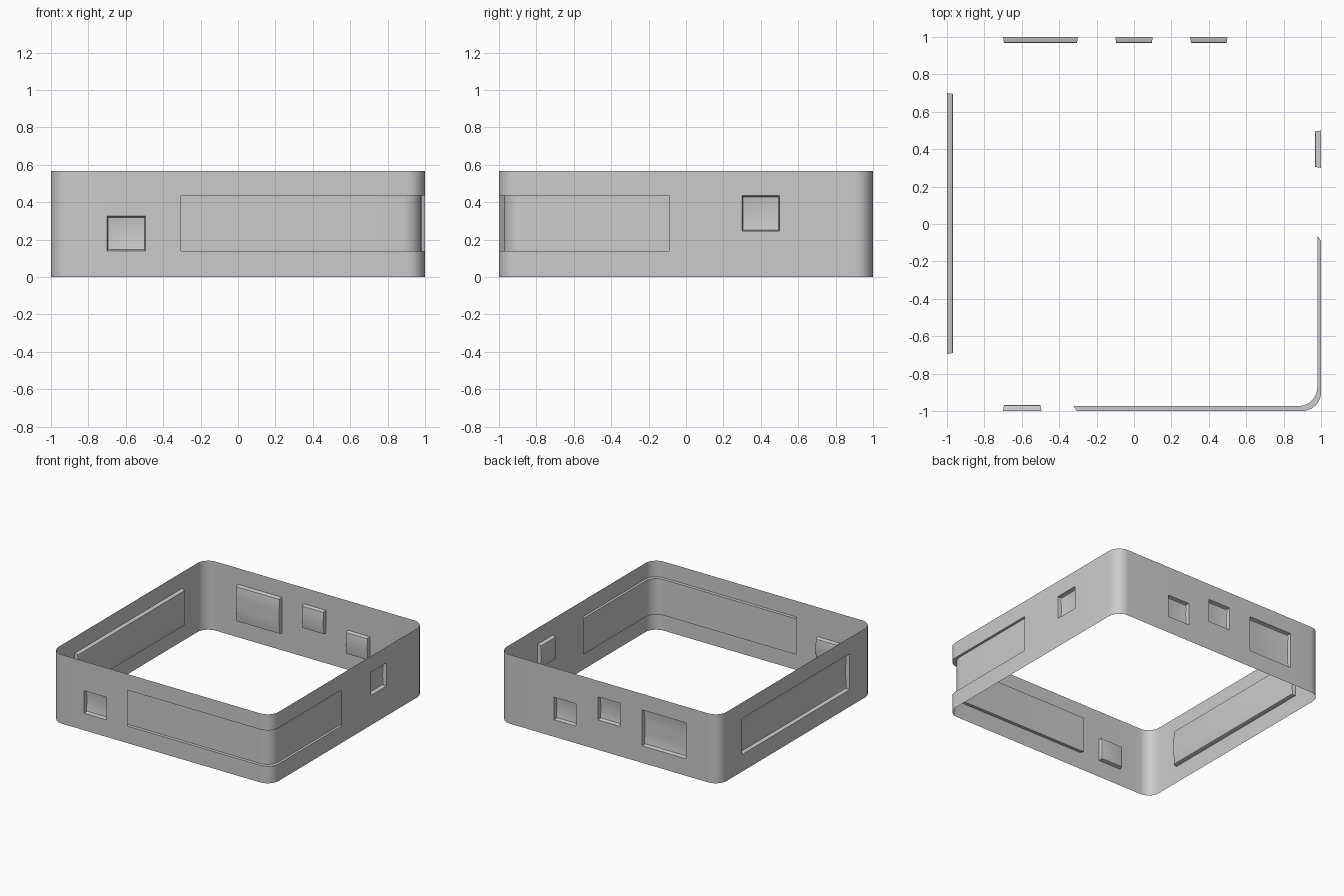
import bpy, bmesh, math
from mathutils import Vector

if "Cube" in bpy.data.objects:
    bpy.data.objects.remove(bpy.data.objects["Cube"], do_unlink=True)

HEIGHT, RADIUS, ARC = 0.567, 0.1, 10
LOW, MID, HIGH_SILL, TOP = 0.14, 0.325, 0.245, 0.435
DEPTH, TAPER, SOFT = 0.032, 0.005, 0.006

# Recesses: x range, y range, z range, push direction
RECESSES = [
    ((-0.7, -0.495), (-1, -0.95), (LOW, MID), (0, DEPTH, 0)),        # front
    ((0.95, 1), (0.3, 0.5), (HIGH_SILL, TOP), (-DEPTH, 0, 0)),       # right
    ((0.3, 0.5), (0.95, 1), (LOW, MID), (0, -DEPTH, 0)),             # back
    ((-0.1, 0.1), (0.95, 1), (HIGH_SILL, TOP), (0, -DEPTH, 0)),
    ((-0.7, -0.3), (0.95, 1), (LOW, TOP), (0, -DEPTH, 0)),
    ((-1, -0.95), (-0.695, 0.7), (LOW, TOP), (DEPTH, 0, 0)),         # left
    ((-0.305, 1), (-1, -0.09), (LOW, TOP), (-0.02, 0.027, 0)),       # wraps the corner
]


def outline():
    """Rounded square, with a point at each recess edge."""
    sides = [[-0.7, -0.495, -0.305], [-0.09, 0.3, 0.5],
             [-0.5, -0.3, -0.1, 0.1, 0.3, 0.7], [-0.7, 0.695]]
    points = []
    for k, cuts in enumerate(sides):
        turn = k * math.pi / 2
        flat = [(t, -1) for t in cuts]
        c = 1 - RADIUS
        for i in range(ARC + 1):
            a = -math.pi / 2 + i / ARC * math.pi / 2
            flat.append((c + RADIUS * math.cos(a), -c + RADIUS * math.sin(a)))
        for x, y in flat:
            points.append((x * math.cos(turn) - y * math.sin(turn),
                           x * math.sin(turn) + y * math.cos(turn)))
    return points


def push_recess(bm, ranges, push):
    push = Vector(push)

    def inside(p):
        return all(lo - 0.001 < v < hi + 0.001 for v, (lo, hi) in zip(p, ranges))

    faces = [f for f in bm.faces if inside(f.calc_center_median())]
    result = bmesh.ops.extrude_face_region(bm, geom=faces)["geom"]
    old = [f for f in faces if f.is_valid]
    if old:
        bmesh.ops.delete(bm, geom=old, context="FACES")
    floor = [g for g in result if isinstance(g, bmesh.types.BMFace)]
    wraps = push.x != 0 and push.y != 0
    for v in {v for f in floor for v in f.verts}:
        if not wraps:
            for axis, (lo, hi) in enumerate(ranges):
                if push[axis] == 0:
                    v.co[axis] = min(max(v.co[axis], lo + TAPER), hi - TAPER)
        v.co += push
    # Soften the floor edges of the plain recesses
    if not wraps:
        rim = [e for e in {e for f in floor for e in f.edges}
               if sum(f in floor for f in e.link_faces) == 1]
        bmesh.ops.bevel(bm, geom=rim, offset=SOFT, segments=2, profile=0.5,
                        affect="EDGES")


# Open wall ring
bm = bmesh.new()
levels = [0, LOW, HIGH_SILL, MID, TOP, HEIGHT]
rows = [[bm.verts.new((x, y, z)) for x, y in outline()] for z in levels]
count = len(rows[0])
for low, high in zip(rows, rows[1:]):
    for i in range(count):
        j = (i + 1) % count
        bm.faces.new((low[i], low[j], high[j], high[i]))
bm.normal_update()

for *ranges, push in RECESSES:
    push_recess(bm, ranges, push)

mesh = bpy.data.meshes.new("wall_ring")
bm.to_mesh(mesh)
bm.free()
ring = bpy.data.objects.new("wall_ring", mesh)
bpy.context.collection.objects.link(ring)

# Plain grey finish
grey = bpy.data.materials.new("light_grey")
grey.use_nodes = True
colour = (0.6, 0.6, 0.6, 1)
grey.diffuse_color = colour
grey.node_tree.nodes["Principled BSDF"].inputs["Base Color"].default_value = colour
mesh.materials.append(grey)

bpy.context.view_layer.objects.active = ring
ring.select_set(True)
bpy.ops.object.shade_smooth_by_angle(angle=math.radians(35))
